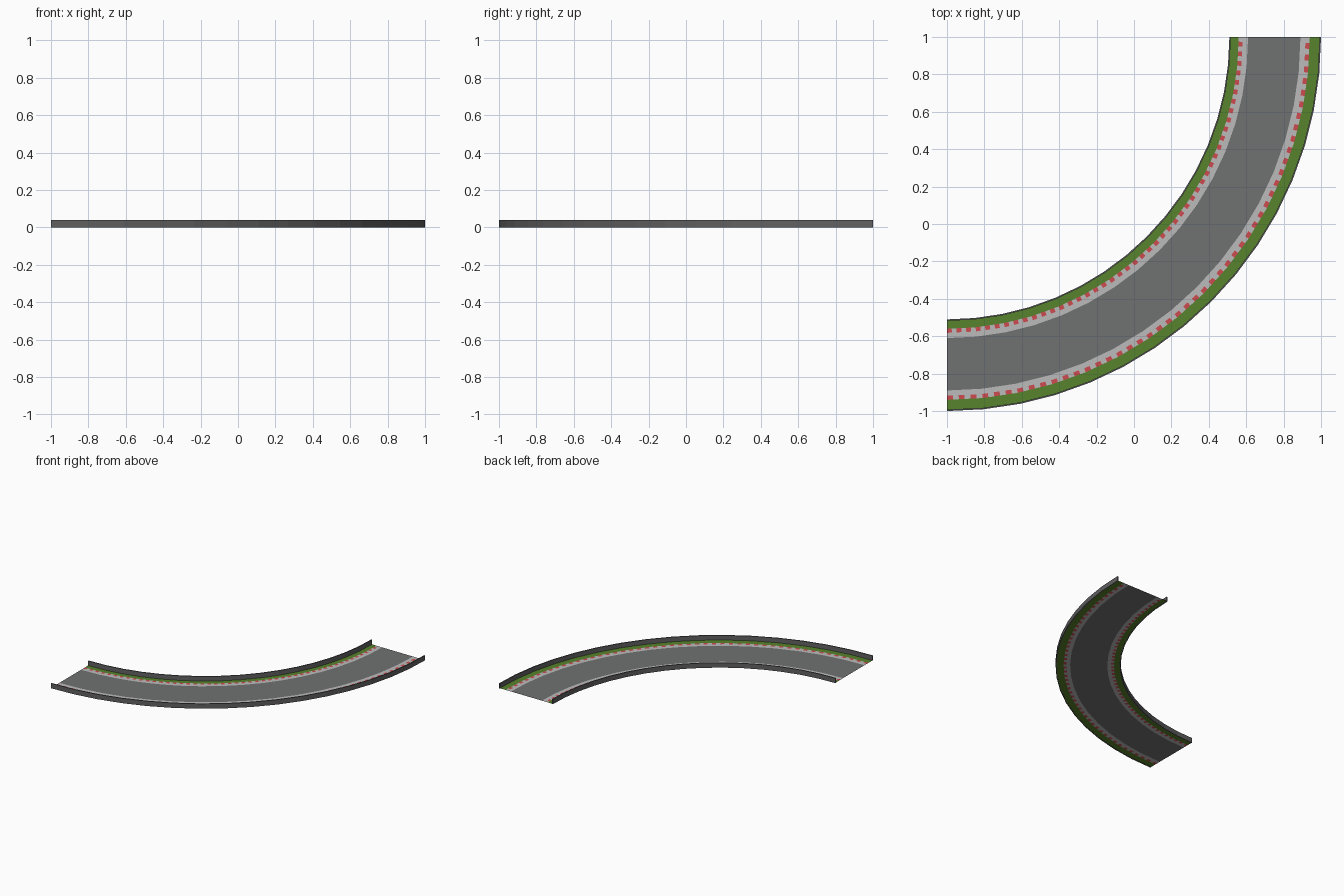
import bpy, bmesh, math

if "Cube" in bpy.data.objects:
    bpy.data.objects.remove(bpy.data.objects["Cube"])

CX, CY = -1.0, 1.0      # centre of the bend
SEGS = 16               # straight facets along the quarter turn
STRIPES = 6             # kerb stripes per facet


def material(name, rgb):
    m = bpy.data.materials.new(name)
    m.diffuse_color = (*rgb, 1)
    m.use_nodes = True
    m.node_tree.nodes["Principled BSDF"].inputs["Base Color"].default_value = m.diffuse_color
    return m


asphalt = material("asphalt grey", (0.16, 0.17, 0.165))
pale = material("kerb pale grey", (0.50, 0.50, 0.50))
red = material("kerb red", (0.62, 0.07, 0.08))
grass = material("grass green", (0.095, 0.23, 0.025))
barrier = material("barrier grey", (0.12, 0.12, 0.12))


def ring_point(t, r, z):
    """Point on the faceted bend, t = 0..SEGS (fractions lie on the chord)."""
    i = min(int(t), SEGS - 1)
    f = t - i
    a, b = (k * math.pi / 2 / SEGS for k in (i, i + 1))
    x = math.cos(a) * (1 - f) + math.cos(b) * f
    y = math.sin(a) * (1 - f) + math.sin(b) * f
    return (CX + r * x, CY - r * y, z)


def sweep(name, profile, mats, closed=False, sub=1):
    """Sweep a (radius, z) profile round the bend; materials alternate by step."""
    bm = bmesh.new()
    n = SEGS * sub
    rows = [[bm.verts.new(ring_point(k / sub, r, z)) for r, z in profile]
            for k in range(n + 1)]
    m = len(profile)
    for k in range(n):
        for j in range(m if closed else m - 1):
            q = (j + 1) % m
            f = bm.faces.new((rows[k][j], rows[k][q], rows[k + 1][q], rows[k + 1][j]))
            f.material_index = k % len(mats)
    if closed:
        bm.faces.new(rows[0])
        bm.faces.new(rows[-1][::-1])
        bmesh.ops.recalc_face_normals(bm, faces=bm.faces)
    else:
        for f in bm.faces:
            f.normal_update()
            if f.normal.z < 0:
                f.normal_flip()
    me = bpy.data.meshes.new(name)
    bm.to_mesh(me)
    bm.free()
    for mt in mats:
        me.materials.append(mt)
    ob = bpy.data.objects.new(name, me)
    bpy.context.collection.objects.link(ob)
    return ob


# Road surface
sweep("road", [(1.61, 0.002), (1.89, 0.002)], [asphalt])

# Edge lines, striped kerbs, verges and barriers on both sides
for side, edge, sgn, wall in (("inner", 1.61, -1, 1.51), ("outer", 1.89, 1, 2.0)):
    line = edge + sgn * 0.028
    kerb = edge + sgn * 0.05
    face = wall - sgn * 0.008
    sweep(side + "_edge_line", [(edge, 0.002), (line, 0.002)], [pale])
    sweep(side + "_kerb", [(line, 0.002), (kerb, 0.002)], [pale, red], sub=STRIPES)
    sweep(side + "_verge", [(kerb, 0.002), (face, 0.002)], [grass])
    sweep(side + "_barrier", [(wall, 0), (wall, 0.04), (face, 0.04), (face, 0)],
          [barrier], closed=True)
